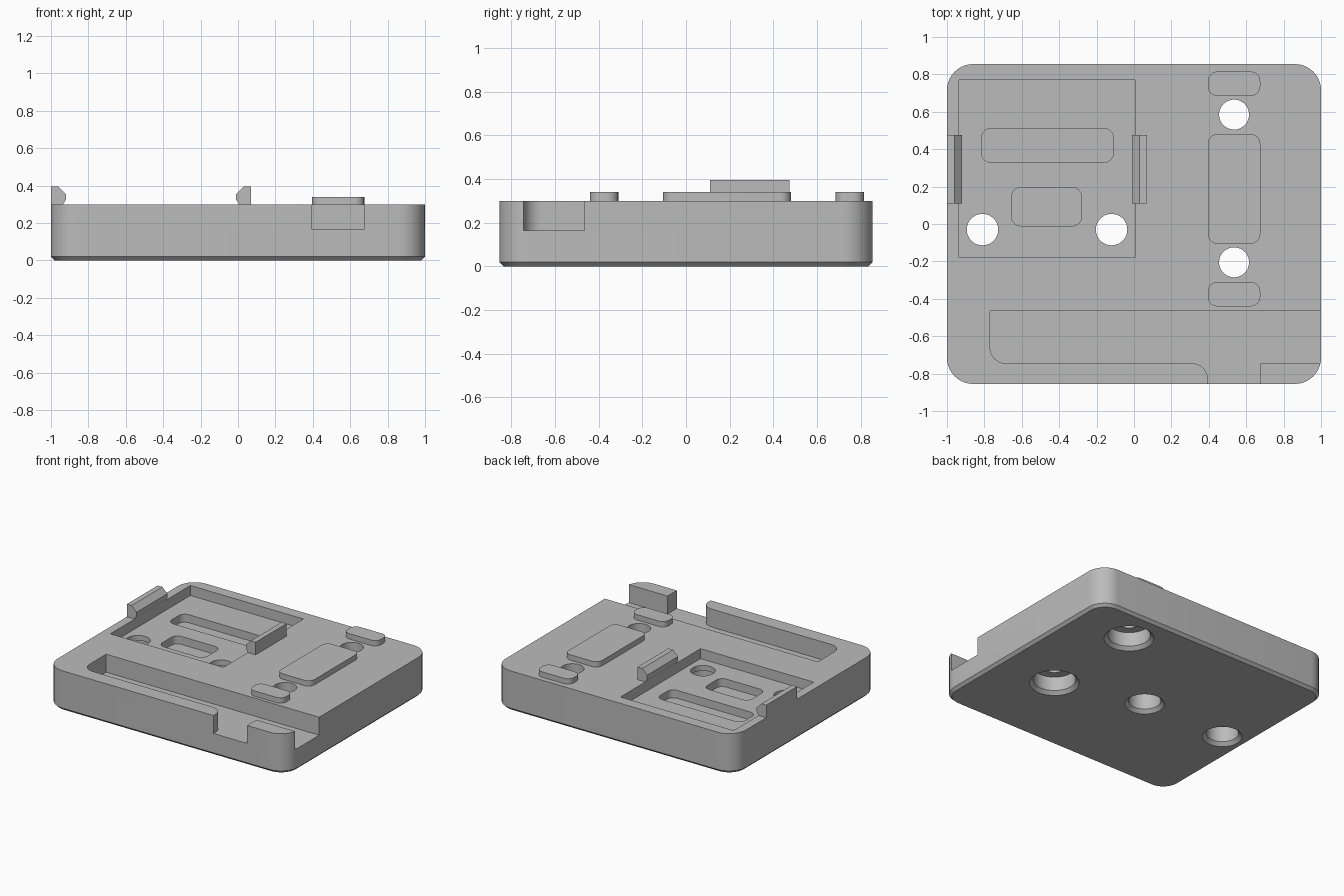
import bpy, bmesh
from math import cos, sin, pi, radians
from mathutils import Vector

cube = bpy.data.objects.get("Cube")
if cube:
    bpy.data.objects.remove(cube, do_unlink=True)

grey = bpy.data.materials.new("plain grey")
grey.use_nodes = True
colour = (0.5, 0.5, 0.5, 1)
grey.diffuse_color = colour
grey.node_tree.nodes["Principled BSDF"].inputs["Base Color"].default_value = colour


def outline(corners, steps=10):
    """Polygon from (x, y, radius) right-angle corners, filleted where radius > 0."""
    pts = []
    for i, (x, y, r) in enumerate(corners):
        p = Vector((x, y))
        if not r:
            pts.append(p)
            continue
        d1 = (Vector(corners[i - 1][:2]) - p).normalized()
        d2 = (Vector(corners[(i + 1) % len(corners)][:2]) - p).normalized()
        c = p + (d1 + d2) * r
        for k in range(steps + 1):
            a = pi / 2 * k / steps
            pts.append(c - r * (cos(a) * d2 + sin(a) * d1))
    return pts


def rect(x0, x1, y0, y1, r=0):
    return outline([(x0, y0, r), (x1, y0, r), (x1, y1, r), (x0, y1, r)])


def circle(x, y, r, n=48):
    return [Vector((x + r * cos(2 * pi * k / n), y + r * sin(2 * pi * k / n))) for k in range(n)]


def loft(name, layers):
    """Closed solid through a list of (outline, z) layers."""
    bm = bmesh.new()
    rings = [[bm.verts.new((p.x, p.y, z)) for p in pts] for pts, z in layers]
    for low, high in zip(rings, rings[1:]):
        for i in range(len(low)):
            bm.faces.new((low[i - 1], low[i], high[i], high[i - 1]))
    bm.faces.new(rings[0][::-1])
    bm.faces.new(rings[-1])
    bmesh.ops.recalc_face_normals(bm, faces=bm.faces)
    mesh = bpy.data.meshes.new(name)
    bm.to_mesh(mesh)
    bm.free()
    mesh.materials.append(grey)
    ob = bpy.data.objects.new(name, mesh)
    bpy.context.collection.objects.link(ob)
    return ob


def activate(ob):
    bpy.ops.object.select_all(action='DESELECT')
    ob.select_set(True)
    bpy.context.view_layer.objects.active = ob


def cut(body, cutter):
    activate(body)
    mod = body.modifiers.new("cut", 'BOOLEAN')
    mod.operation = 'DIFFERENCE'
    mod.solver = 'EXACT'
    mod.object = cutter
    bpy.ops.object.modifier_apply(modifier=mod.name)
    bpy.data.objects.remove(cutter, do_unlink=True)


TOP, POCKET, FLOOR, OVER = 0.30, 0.225, 0.165, 0.5

# Base block with rounded corners and a chamfered underside
base = loft("base_block", [
    (rect(-0.98, 0.98, -0.835, 0.835, 0.12), 0),
    (rect(-1, 1, -0.855, 0.855, 0.14), 0.02),
    (rect(-1, 1, -0.855, 0.855, 0.14), TOP)])

# Square pocket with two rounded slots in its floor
for shape, z in ((rect(-0.935, 0.005, -0.18, 0.77), POCKET),
                 (rect(-0.815, -0.11, 0.33, 0.51, 0.05), FLOOR),
                 (rect(-0.655, -0.28, -0.01, 0.195, 0.05), FLOOR)):
    cut(base, loft("pocket_cutter", [(shape, z), (shape, OVER)]))

# Cable channel, open at the left side and through the front wall
channel = outline([(1.2, -0.465, 0), (-0.77, -0.465, 0), (-0.77, -0.745, 0.085),
                   (0.395, -0.745, 0.085), (0.395, -1, 0), (0.675, -1, 0),
                   (0.675, -0.745, 0), (1.2, -0.745, 0)])
cut(base, loft("channel_cutter", [(channel, FLOOR), (channel, OVER)]))

# Screw holes: chamfered counterbore from below, narrower hole above
for x, y, hole, bore, depth in ((0.535, 0.585, 0.08, 0.145, 0.13),
                                (0.535, -0.205, 0.08, 0.145, 0.13),
                                (-0.81, -0.03, 0.084, 0.11, 0.185),
                                (-0.12, -0.03, 0.084, 0.11, 0.185)):
    layers = ((bore + 0.045, -0.02), (bore, 0.025), (bore, depth), (hole, depth), (hole, OVER))
    cut(base, loft("hole_cutter", [(circle(x, y, r), z) for r, z in layers]))

# Raised pads
pads = []
for name, y0, y1 in (("rear_pad", 0.685, 0.815), ("middle_pad", -0.105, 0.48),
                     ("front_pad", -0.44, -0.31)):
    shape = rect(0.395, 0.675, y0, y1, 0.05)
    pads.append(loft(name, [(shape, TOP), (shape, 0.34)]))

# Snap clips facing each other across the pocket: x of outer wall, inward reach per height
for name, wall, side in (("right_clip", -1, 1), ("left_clip", 0.07, -1)):
    layers = ((0.065, TOP), (0.08, 0.325), (0.08, 0.355), (0.04, 0.395))
    loft(name, [(rect(wall, wall + side * reach, 0.11, 0.475), z) for reach, z in layers])

for ob in [base] + pads:
    activate(ob)
    bpy.ops.object.shade_smooth_by_angle(angle=radians(25))
